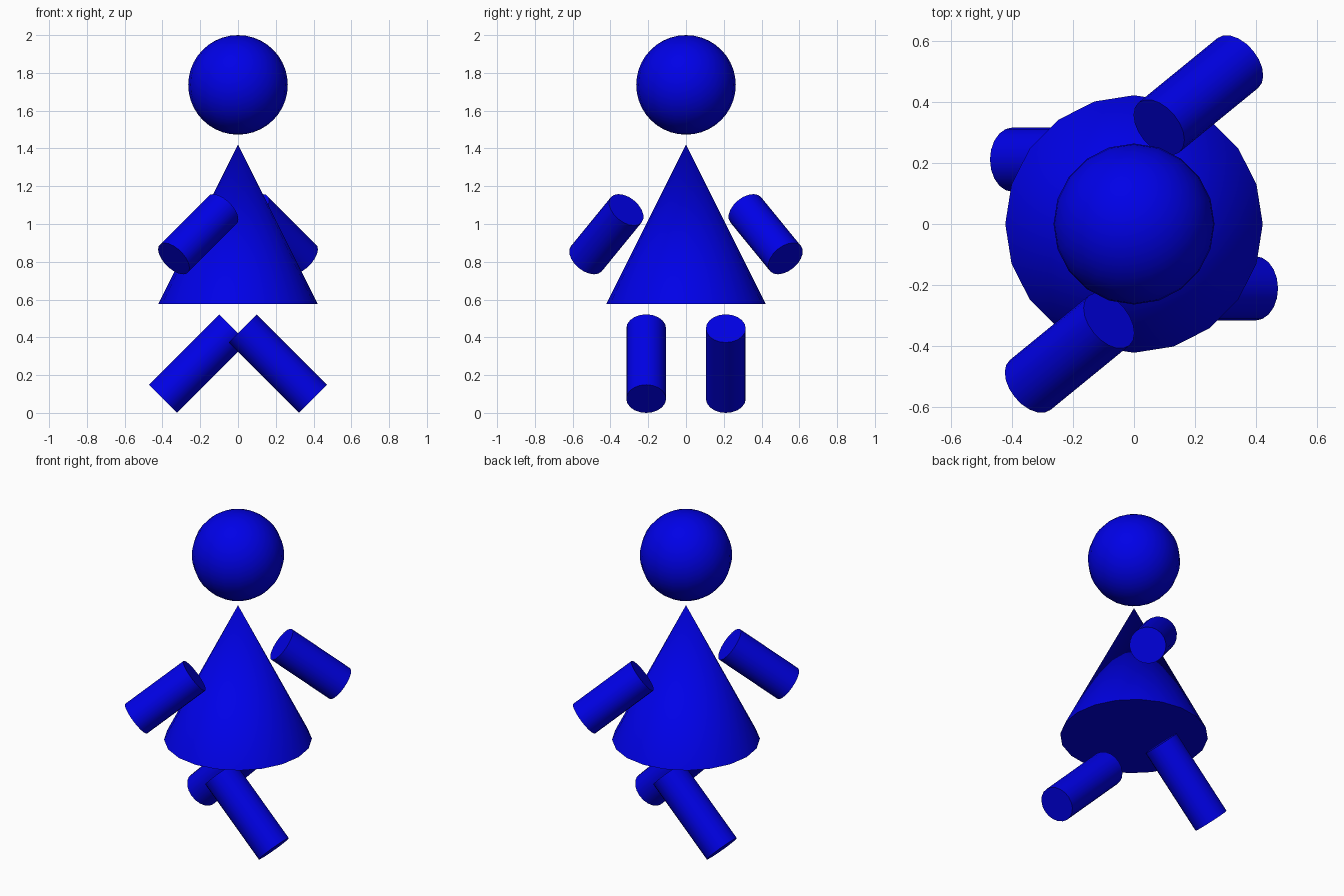
import bpy
from math import sqrt
from mathutils import Vector

if "Cube" in bpy.data.objects:
    bpy.data.objects.remove(bpy.data.objects["Cube"])

U = 0.1054            # base unit: limb radius
MID = 9.475 * U       # height of the torso centre
SIDES = 20

blue = bpy.data.materials.new("blue")
blue.diffuse_color = (0.0, 0.0, 0.8, 1.0)
blue.use_nodes = True
blue.node_tree.nodes["Principled BSDF"].inputs["Base Color"].default_value = blue.diffuse_color


def finish(name):
    obj = bpy.context.object
    obj.name = name
    obj.data.materials.append(blue)
    bpy.ops.object.shade_smooth_by_angle()
    return obj


def limb(name, centre, up, length):
    bpy.ops.mesh.primitive_cylinder_add(
        vertices=SIDES, radius=U, depth=length, location=centre,
        rotation=Vector(up).to_track_quat('Z', 'Y').to_euler())
    return finish(name)


# Head
bpy.ops.mesh.primitive_uv_sphere_add(
    segments=SIDES, ring_count=SIDES, radius=2.5 * U, location=(0, 0, MID + 7 * U))
finish("head")

# Torso
bpy.ops.mesh.primitive_cone_add(
    vertices=SIDES, radius1=4 * U, radius2=0, depth=8 * U, location=(0, 0, MID))
finish("torso")

# Limbs: the back pair is the front pair turned half around z
a = sqrt(3 / 8)
for side, s in (("front", 1), ("back", -1)):
    limb(side + "_arm", (-2 * U * s, -4 * U * s, MID - 0.5 * U),
         (a * s, 0.5 * s, a), 4 * U)
    limb(side + "_leg", (2 * U * s, -2 * U * s, MID - 7 * U),
         (-s, 0, 1), 5 * U)
